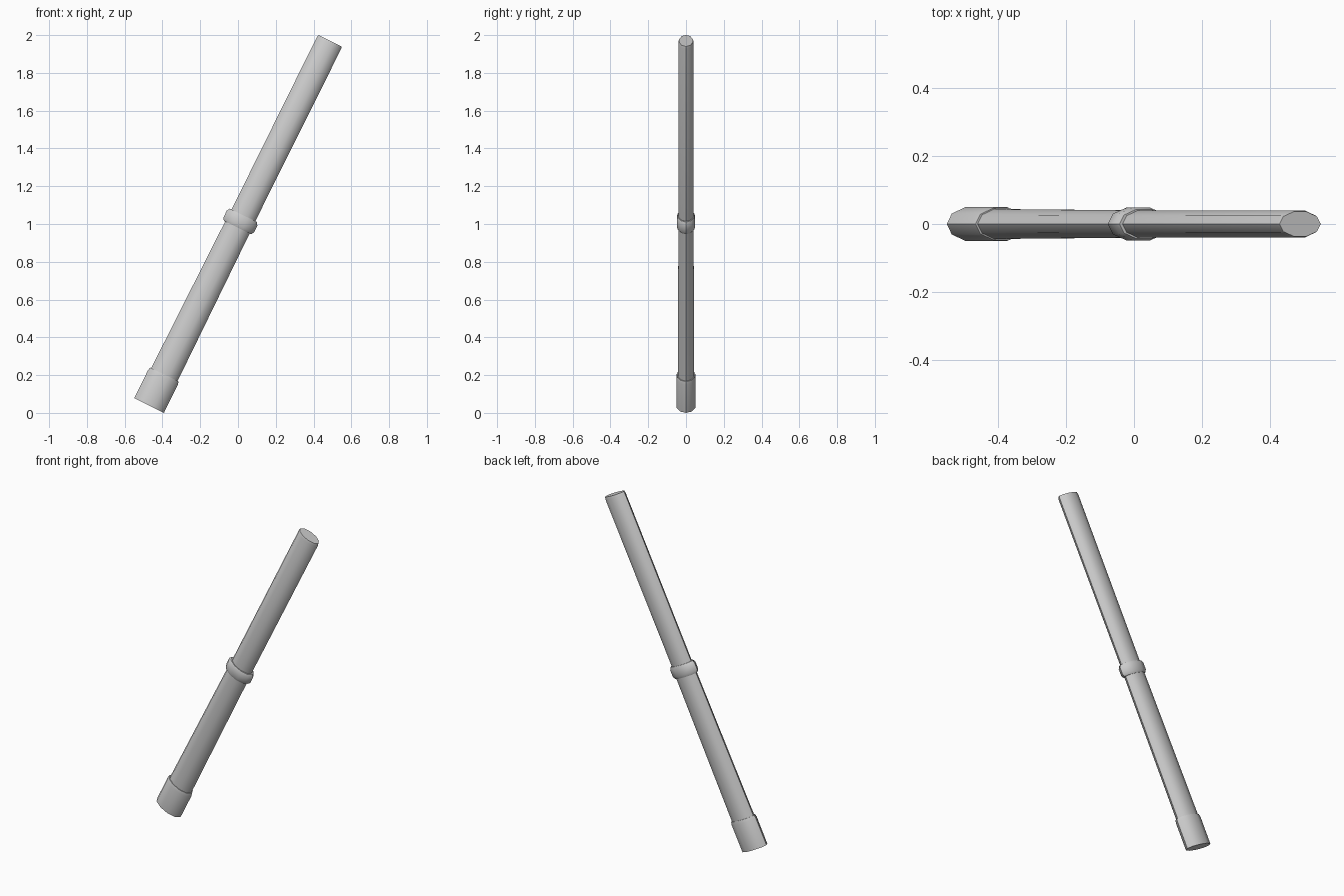
import bpy, math
from mathutils import Matrix, Vector

if "Cube" in bpy.data.objects:
    bpy.data.objects.remove(bpy.data.objects["Cube"])

SIDES = 10
ANGLE = math.radians(26.4)
PLACE = Matrix.Translation((-0.471, 0, 0.039)) @ Matrix.Rotation(ANGLE, 4, 'Y')


def oval_loft(name, rings):
    """Closed oval loft; each ring is (height along axis, half width, half depth)."""
    verts, faces = [], []
    for h, rx, ry in rings:
        for i in range(SIDES):
            a = 2 * math.pi * i / SIDES
            verts.append(PLACE @ Vector((rx * math.cos(a), ry * math.sin(a), h)))
    for r in range(len(rings) - 1):
        for i in range(SIDES):
            j = (i + 1) % SIDES
            a, b = r * SIDES, (r + 1) * SIDES
            faces.append((a + i, a + j, b + j, b + i))
    faces.append(tuple(reversed(range(SIDES))))
    top = (len(rings) - 1) * SIDES
    faces.append(tuple(range(top, top + SIDES)))
    mesh = bpy.data.meshes.new(name)
    mesh.from_pydata(verts, [], faces)
    obj = bpy.data.objects.new(name, mesh)
    bpy.context.collection.objects.link(obj)
    bpy.ops.object.select_all(action='DESELECT')
    obj.select_set(True)
    bpy.context.view_layer.objects.active = obj
    bpy.ops.object.shade_smooth_by_angle(angle=math.radians(40))
    return obj


# foot cap
oval_loft("end_cap", [(0, 0.088, 0.052), (0.165, 0.088, 0.053),
                      (0.183, 0.084, 0.049)])
# lower shaft, tapering upward
oval_loft("lower_shaft", [(0.15, 0.078, 0.046), (1.08, 0.072, 0.042)])
# collar ring with rounded rim
oval_loft("collar", [(1.052, 0.080, 0.045), (1.067, 0.090, 0.051),
                     (1.108, 0.090, 0.051), (1.124, 0.080, 0.045)])
# upper shaft with softened tip
oval_loft("upper_shaft", [(1.10, 0.070, 0.041), (2.143, 0.0715, 0.0415),
                          (2.156, 0.068, 0.038)])
